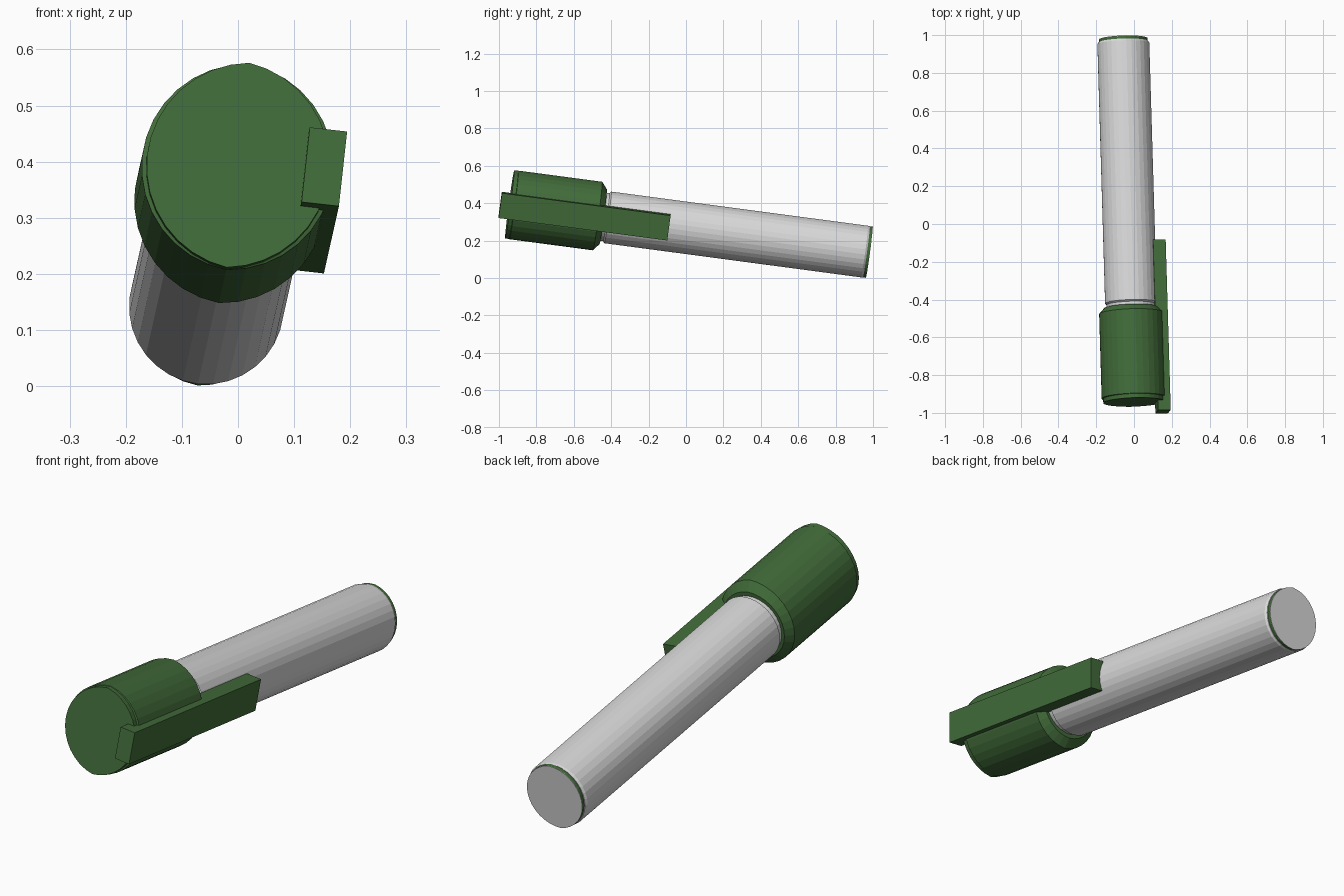
import bpy, bmesh, math
from mathutils import Vector, Matrix

cube = bpy.data.objects.get("Cube")
if cube:
    bpy.data.objects.remove(cube)


def material(name, rgb):
    mat = bpy.data.materials.new(name)
    mat.use_nodes = True
    mat.diffuse_color = (*rgb, 1)
    mat.node_tree.nodes["Principled BSDF"].inputs["Base Color"].default_value = (*rgb, 1)
    return mat


GREEN = material("dark green", (0.054, 0.15, 0.042))
WHITE = material("light grey", (0.70, 0.70, 0.70))

# Tilted frame: local x across, local y along the barrel, local z up
along = Vector((-0.0297, 1, -0.133)).normalized()
up = Vector((0.11, 0.136, 1))
up = (up - along * up.dot(along)).normalized()
across = along.cross(up)
FRAME = Matrix((across, along, up)).transposed().to_4x4()
FRAME.translation = (0, -0.943, 0.394)


def add_object(name, bm, mat):
    bmesh.ops.recalc_face_normals(bm, faces=bm.faces)
    mesh = bpy.data.meshes.new(name)
    bm.to_mesh(mesh)
    bm.free()
    mesh.materials.append(mat)
    obj = bpy.data.objects.new(name, mesh)
    obj.matrix_world = FRAME
    bpy.context.collection.objects.link(obj)
    return obj


def lens_ring(half_w, half_h, steps=16):
    """Two mirrored arcs that meet in soft points at the top and bottom."""
    radius = (half_h ** 2 / half_w + half_w) / 2
    offset = radius - half_w
    sweep = math.asin(min(1, half_h / radius))
    ring = []
    for side in (1, -1):
        for i in range(steps):
            a = side * (sweep - 2 * sweep * i / steps)
            ring.append((side * (radius * math.cos(a) - offset), radius * math.sin(a)))
    return ring


def loft(name, stations, mat):
    """Skin lens sections given as (distance, half width, half height)."""
    bm = bmesh.new()
    rings = [[bm.verts.new((x, s, z)) for x, z in lens_ring(w, h)] for s, w, h in stations]
    for a, b in zip(rings, rings[1:]):
        for i in range(len(a)):
            j = (i + 1) % len(a)
            bm.faces.new((a[i], a[j], b[j], b[i]))
    bm.faces.new(rings[0])
    bm.faces.new(rings[-1])
    return add_object(name, bm, mat)


# Cap with narrow front lip and chamfered rear
loft("cap", [(0, 0.163, 0.185), (0.022, 0.163, 0.185), (0.024, 0.171, 0.186),
             (0.475, 0.171, 0.186), (0.505, 0.143, 0.148)], GREEN)

# Barrel with a slim neck at the cap and a chamfered tail
loft("barrel", [(0.45, 0.130, 0.130), (0.522, 0.130, 0.130), (0.530, 0.138, 0.140),
                (1.915, 0.138, 0.140), (1.925, 0.132, 0.139)], WHITE)

# Coloured tail band closed by a pale end disc
loft("tail_band", [(1.922, 0.129, 0.139), (1.939, 0.129, 0.139)], GREEN)
loft("tail_disc", [(1.938, 0.129, 0.139), (1.941, 0.129, 0.139)], WHITE)

# Straight clip on the side of the cap
bm = bmesh.new()
bmesh.ops.create_cube(bm, size=1)
bmesh.ops.scale(bm, vec=(0.067, 0.91, 0.135), verts=bm.verts)
bmesh.ops.translate(bm, vec=(0.1525, 0.401, 0.007), verts=bm.verts)
add_object("clip", bm, GREEN)
